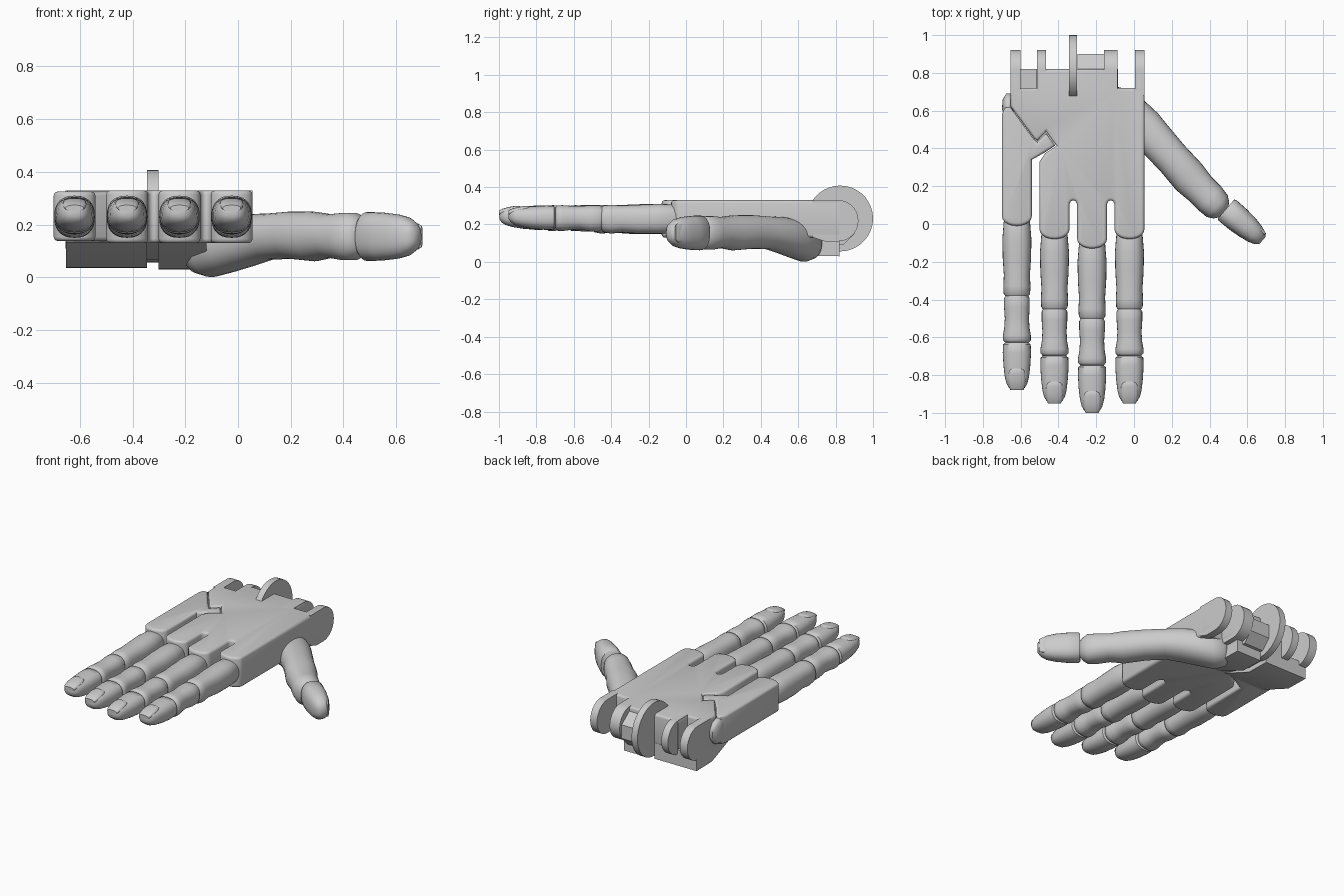
import bpy, bmesh, math
from mathutils import Vector


def finish(name, bm, angle=35):
    bmesh.ops.recalc_face_normals(bm, faces=bm.faces)
    me = bpy.data.meshes.new(name)
    bm.to_mesh(me)
    bm.free()
    ob = bpy.data.objects.new(name, me)
    bpy.context.collection.objects.link(ob)
    bpy.ops.object.select_all(action='DESELECT')
    ob.select_set(True)
    bpy.context.view_layer.objects.active = ob
    bpy.ops.object.shade_smooth_by_angle(angle=math.radians(angle))
    return ob


def prism(name, pts, lo, hi, axis='z', bevel=0.0):
    """Extrude an outline: (x, y) along z, or (y, z) along x."""
    bm = bmesh.new()
    place = (lambda p, h: (p[0], p[1], h)) if axis == 'z' else (lambda p, h: (h, p[0], p[1]))
    a = [bm.verts.new(place(p, lo)) for p in pts]
    b = [bm.verts.new(place(p, hi)) for p in pts]
    bm.faces.new(a)
    bm.faces.new(b)
    n = len(pts)
    for i in range(n):
        bm.faces.new((a[i], a[(i + 1) % n], b[(i + 1) % n], b[i]))
    bmesh.ops.recalc_face_normals(bm, faces=bm.faces)
    if bevel:
        rim = [e for e in bm.edges if abs(place((0, 0), 1)[2] and e.verts[0].co.z - e.verts[1].co.z) < 1e-6
               and e.calc_face_angle() > 0.6]
        bmesh.ops.bevel(bm, geom=rim, offset=bevel, segments=3, profile=0.5,
                        affect='EDGES', clamp_overlap=False)
    return finish(name, bm)


def loft(name, secs, e=2.4, n=28):
    """Skin superellipse sections (x, y, z, half width, half height)."""
    bm = bmesh.new()
    d = Vector(secs[-1][:2]) - Vector(secs[0][:2])
    d.normalize()
    side = Vector((-d.y, d.x, 0))
    rings = []
    for x, y, z, w, h in secs:
        ring = []
        for i in range(n):
            t = 2 * math.pi * i / n
            c, s = math.cos(t), math.sin(t)
            u = math.copysign(abs(c) ** (2 / e), c) * w
            v = math.copysign(abs(s) ** (2 / e), s) * h
            ring.append(bm.verts.new(Vector((x, y, z + v)) + side * u))
        rings.append(ring)
    for r, q in zip(rings, rings[1:]):
        for i in range(n):
            bm.faces.new((r[i], r[(i + 1) % n], q[(i + 1) % n], q[i]))
    bm.faces.new(rings[0])
    bm.faces.new(rings[-1])
    return finish(name, bm, 50)


def arc(cx, cy, rx, ry, a0, a1, n=10):
    return [(cx + rx * math.cos(math.radians(a0 + (a1 - a0) * i / n)),
             cy + ry * math.sin(math.radians(a0 + (a1 - a0) * i / n))) for i in range(n + 1)]


# finger name: centre x, shift back from the longest finger
FINGERS = {'little': (-0.62, 0.12), 'ring': (-0.421, 0.05),
           'middle': (-0.222, 0.0), 'index': (-0.024, 0.05)}


def lobe(f):
    c, d = FINGERS[f]
    return arc(c, -0.08 + d, 0.079, 0.05, 360, 180)


# palm slab: wrist pockets, side notch, rounded knuckle lobes and finger slots
palm = [(0.055, 0.82), (0.005, 0.82), (0.005, 0.72), (-0.085, 0.72), (-0.085, 0.82),
        (-0.515, 0.82), (-0.515, 0.72), (-0.60, 0.72), (-0.60, 0.82), (-0.655, 0.82),
        (-0.655, 0.625), (-0.53, 0.455), (-0.512, 0.44), (-0.465, 0.49), (-0.41, 0.415),
        (-0.47, 0.375), (-0.5, 0.33)]
palm += lobe('ring')[::-1] + arc(-0.3215, 0.1, 0.0205, 0.025, 180, 0, 6)
palm += lobe('middle')[::-1] + arc(-0.123, 0.1, 0.0205, 0.025, 180, 0, 6)
palm += lobe('index')[::-1]
prism('palm', palm, 0.13, 0.33, bevel=0.016)

# separate outer palm section carrying the little finger, with its hinge tab
outer = [(-0.699, 0.58), (-0.685, 0.615), (-0.655, 0.62), (-0.53, 0.45), (-0.512, 0.435),
         (-0.465, 0.482), (-0.418, 0.415), (-0.47, 0.38), (-0.541, 0.34)] + lobe('little')
prism('outer_palm', outer, 0.138, 0.326, bevel=0.016)
loft('outer_hinge', [(-0.665, 0.69, 0.23, 0.012, 0.03), (-0.665, 0.66, 0.23, 0.03, 0.07),
                     (-0.665, 0.61, 0.23, 0.034, 0.085), (-0.665, 0.56, 0.23, 0.02, 0.07)])

# rounded wrist lugs
lug = [(0.68, 0.13), (0.68, 0.33)] + arc(0.815, 0.22, 0.107, 0.11, 90, -90, 14) + [(0.74, 0.11)]
for i, (lo, hi) in enumerate([(-0.655, -0.60), (-0.513, -0.465), (-0.16, -0.087), (0.005, 0.055)]):
    prism(f'wrist_lug_{i + 1}', lug, lo, hi, 'x')
# tendon wheel and the block beside it
prism('wrist_wheel', arc(0.824, 0.232, 0.176, 0.176, 0, 350, 35), -0.345, -0.302, 'x')
prism('wrist_block', [(0.78, 0.09), (0.78, 0.3), (0.82, 0.3), (0.9, 0.24), (0.9, 0.15), (0.84, 0.09)],
      -0.30, -0.16, 'x')

# heel of the palm with a central groove
for nm, lo, hi, low in [('left', -0.652, -0.345, 0.035), ('groove', -0.345, -0.302, 0.065),
                        ('right', -0.302, -0.12, 0.03)]:
    prism('palm_heel_' + nm, [(0.42, 0.135), (0.66, low + 0.003), (0.82, low), (0.82, 0.14)], lo, hi, 'x')

# fingers: (y, z, half width, half height) for the longest one
SEGMENTS = {
    'lower': [(-0.06, .23, .05, .06), (-0.09, .23, .068, .076), (-0.2, .23, .077, .08),
              (-0.3, .228, .075, .078), (-0.39, .23, .069, .072), (-0.45, .228, .072, .077),
              (-0.49, .23, .07, .072), (-0.505, .232, .058, .058)],
    'middle': [(-0.49, .235, .055, .055), (-0.515, .233, .068, .07), (-0.56, .233, .068, .07),
               (-0.62, .236, .064, .062), (-0.67, .235, .067, .065), (-0.71, .234, .074, .069),
               (-0.735, .234, .074, .068), (-0.748, .235, .062, .056)],
    'tip': [(-0.742, .238, .05, .045), (-0.757, .236, .073, .064), (-0.8, .236, .075, .065),
            (-0.87, .237, .071, .06), (-0.93, .24, .064, .053), (-0.965, .243, .055, .046),
            (-0.987, .246, .042, .034), (-0.998, .247, .022, .018)],
    'nail': [(-0.884, .284, .025, .012), (-0.892, .284, .037, .016), (-0.91, .282, .044, .018),
             (-0.95, .276, .045, .017), (-0.985, .268, .041, .015), (-1.0, .262, .034, .012)]}
for f, (cx, d) in FINGERS.items():
    for seg, secs in SEGMENTS.items():
        loft(f'{f}_finger_{seg}', [(cx, y + d, z, w, h) for y, z, w, h in secs])

# thumb: root under the palm, long section, then the separate tip
loft('thumb', [(-0.17, 0.69, .105, .04, .05), (-0.15, 0.67, .105, .08, .09), (-0.1, 0.63, .11, .112, .109),
               (-0.03, 0.575, .125, .115, .105), (0.05, 0.51, .142, .108, .098), (0.12, 0.44, .155, .098, .088),
               (0.2, 0.352, .16, .093, .09), (0.29, 0.25, .155, .097, .094), (0.35, 0.187, .157, .087, .083),
               (0.4, 0.137, .155, .087, .09), (0.44, 0.095, .155, .08, .09), (0.462, 0.072, .155, .06, .07),
               (0.474, 0.06, .155, .035, .045)], e=2.2)
loft('thumb_tip', [(0.487, 0.079, .155, .066, .085), (0.494, 0.073, .155, .072, .093),
                   (0.55, 0.025, .155, .071, .091), (0.6, -0.017, .155, .065, .085),
                   (0.64, -0.052, .155, .055, .074), (0.665, -0.074, .155, .043, .055),
                   (0.68, -0.087, .155, .025, .03)], e=2.4)
# thumb nail faces outward, its free edge poking past the tip
loft('thumb_nail', [(0.6, 0.034, .155, .008, .035), (0.615, 0.022, .155, .015, .05),
                    (0.645, -0.01, .155, .018, .055), (0.68, -0.042, .155, .013, .05),
                    (0.697, -0.056, .155, .004, .04)], e=3)
